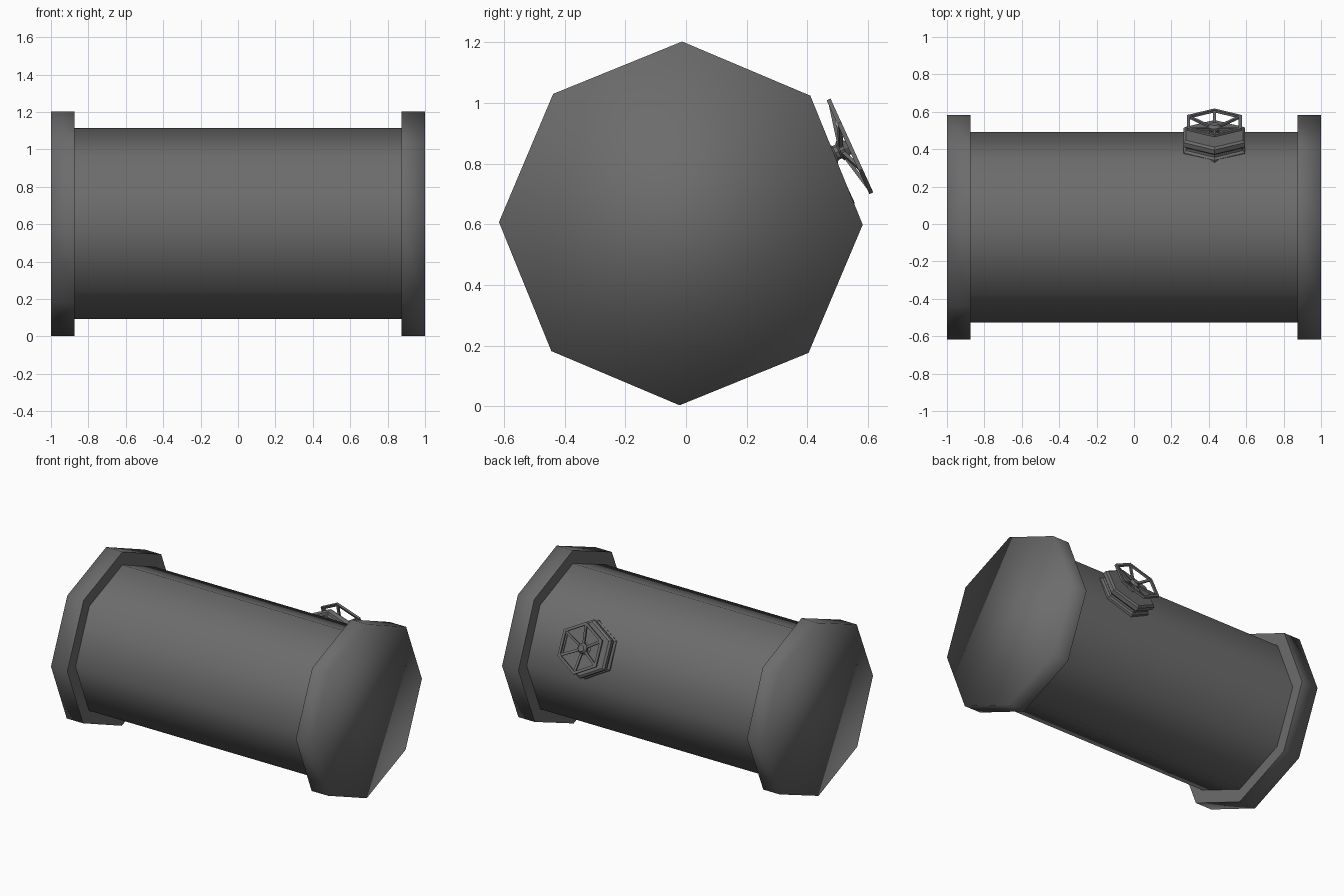
import bpy, bmesh, math
from mathutils import Matrix, Vector

if "Cube" in bpy.data.objects:
    bpy.data.objects.remove(bpy.data.objects["Cube"])

mat = bpy.data.materials.new("dark grey metal")
mat.diffuse_color = (0.15, 0.15, 0.15, 1)
mat.use_nodes = True
mat.node_tree.nodes["Principled BSDF"].inputs["Base Color"].default_value = mat.diffuse_color


def finish(bm, name, matrix=None):
    bmesh.ops.recalc_face_normals(bm, faces=bm.faces)
    me = bpy.data.meshes.new(name)
    bm.to_mesh(me)
    bm.free()
    me.materials.append(mat)
    ob = bpy.data.objects.new(name, me)
    bpy.context.collection.objects.link(ob)
    if matrix:
        ob.matrix_world = matrix
    return ob


def lathe(bm, profile, sides, point):
    """Closed solid of rings; point(angle, radius, height) places a vertex."""
    rings = [[bm.verts.new(point(2 * math.pi * k / sides, r, h)) for k in range(sides)]
             for r, h in profile]
    for a, b in zip(rings, rings[1:]):
        for k in range(sides):
            j = (k + 1) % sides
            bm.faces.new((a[k], a[j], b[j], b[k]))
    bm.faces.new(rings[0])
    bm.faces.new(rings[-1])
    return rings


CY, CZ = -0.017, 0.603

# Eight-sided pipe with a flange at each end, smooth shaded except at the steps
bm = bmesh.new()
profile = [(0.6, -1), (0.6, -0.875), (0.51, -0.875), (0.51, 0.875), (0.6, 0.875), (0.6, 1)]
rings = lathe(bm, profile, 8, lambda a, r, h: (
    h, CY + r * math.cos(a - 0.007), CZ + r * math.sin(a - 0.007)))
for f in bm.faces:
    f.smooth = True
for ring in rings[1:5]:
    for k in range(8):
        bm.edges.get((ring[k], ring[(k + 1) % 8])).smooth = False
finish(bm, "flanged_pipe")

# Valve frame: local z points out of the pipe's upper back face
tilt = math.radians(24.5)
out = Vector((0, math.cos(tilt), math.sin(tilt)))
down = Vector((0, math.sin(tilt), -math.cos(tilt)))
frame = Matrix((Vector((1, 0, 0)), down, out)).transposed().to_4x4()
frame.translation = (0.43, CY, CZ)


def around(a, r, h):
    return (r * math.sin(a), r * math.cos(a), h)


# Stepped six-sided valve base
bm = bmesh.new()
lathe(bm, [(0.19, 0.44), (0.19, 0.48), (0.175, 0.49), (0.175, 0.505),
           (0.19, 0.515), (0.19, 0.54), (0.175, 0.55)], 6, around)
finish(bm, "valve_base", frame)

# Stem with a rounded knob
bm = bmesh.new()
lathe(bm, [(0.045, 0.545), (0.025, 0.56), (0.025, 0.572), (0.035, 0.578),
           (0.035, 0.592), (0.022, 0.607)], 8, around)
finish(bm, "valve_stem", frame)

# Hexagonal handwheel rim, square in section
bm = bmesh.new()
section = [(0.17, 0.606), (0.17, 0.62), (0.15, 0.62), (0.15, 0.606)]
hoops = [[bm.verts.new(around(math.pi * k / 3, r, h)) for r, h in section] for k in range(6)]
for k in range(6):
    a, b = hoops[k], hoops[(k + 1) % 6]
    for i in range(4):
        j = (i + 1) % 4
        bm.faces.new((a[i], a[j], b[j], b[i]))
finish(bm, "handwheel_rim", frame)

# Six sloping spokes from hub to rim corners
bm = bmesh.new()
for k in range(6):
    a = math.pi * k / 3
    radial, side = Vector(around(a, 1, 0)), Vector(around(a + math.pi / 2, 1, 0))
    ends = []
    for r, h in ((0.02, 0.583), (0.157, 0.613)):
        c = radial * r + Vector((0, 0, h))
        ends.append([bm.verts.new(c + side * s * 0.008 + Vector((0, 0, t * 0.006)))
                     for s, t in ((-1, -1), (1, -1), (1, 1), (-1, 1))])
    for i in range(4):
        j = (i + 1) % 4
        bm.faces.new((ends[0][i], ends[0][j], ends[1][j], ends[1][i]))
    bm.faces.new(ends[0])
    bm.faces.new(ends[1])
finish(bm, "handwheel_spokes", frame)
